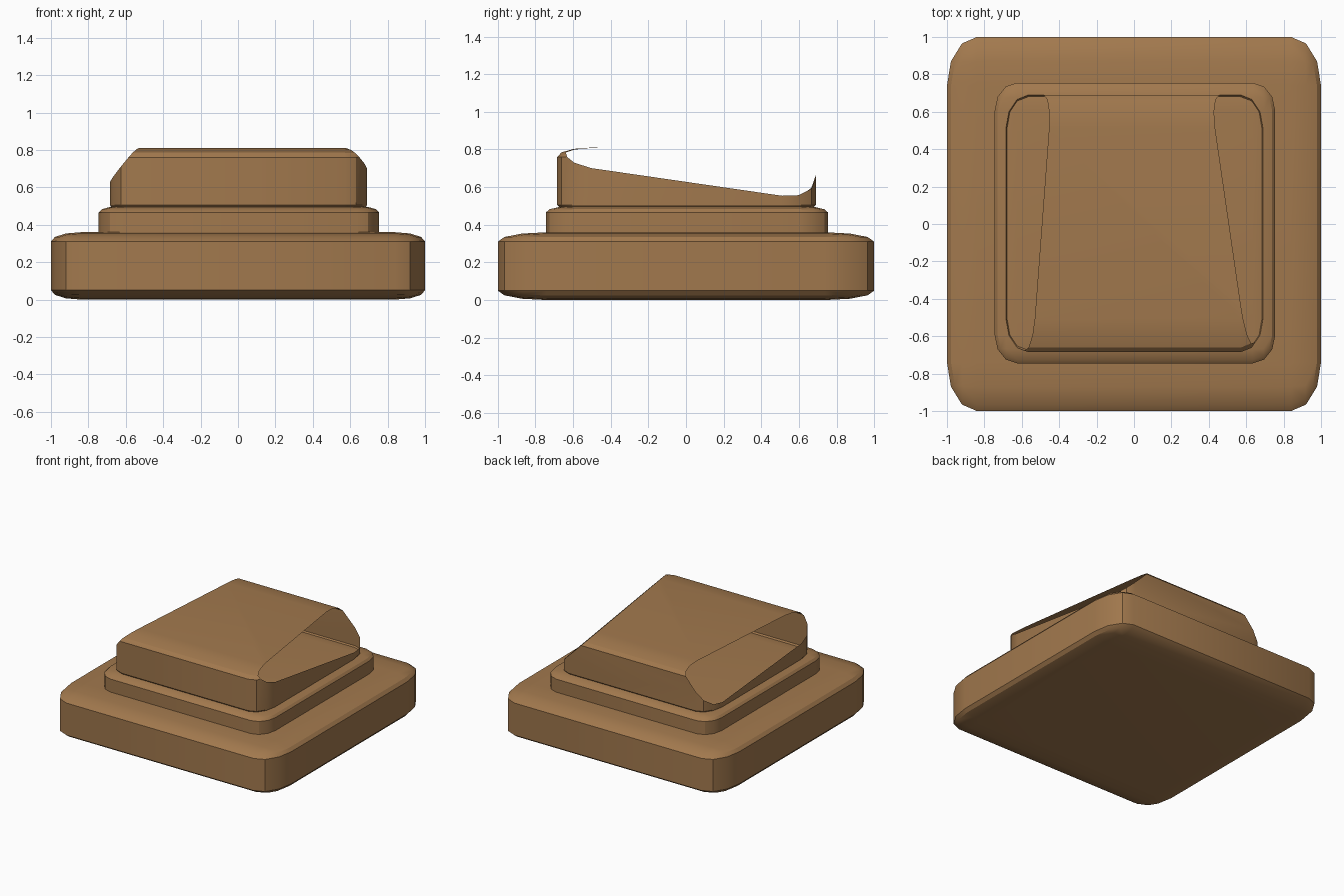
import bpy, bmesh
from mathutils import Vector

if "Cube" in bpy.data.objects:
    bpy.data.objects.remove(bpy.data.objects["Cube"])

wood = bpy.data.materials.new("warm brown")
wood.diffuse_color = (0.36, 0.19, 0.075, 1)
wood.use_nodes = True
wood.node_tree.nodes["Principled BSDF"].inputs["Base Color"].default_value = wood.diffuse_color


def rounded_slab(name, lo, hi, rounding, cuts=()):
    """Box from lo to hi with a stretched three-step bevel; cuts open the shell."""
    lo, hi, r = Vector(lo), Vector(hi), Vector(rounding)
    size, mid = hi - lo, (lo + hi) / 2
    bm = bmesh.new()
    bmesh.ops.create_cube(bm, size=1)
    # bevel by one unit in a stretched space, then scale back
    bmesh.ops.scale(bm, vec=[size[i] / r[i] for i in range(3)], verts=bm.verts)
    bmesh.ops.bevel(bm, geom=bm.edges[:], offset=1, segments=3, profile=0.5, affect='EDGES')
    bmesh.ops.scale(bm, vec=r, verts=bm.verts)
    bmesh.ops.translate(bm, vec=mid, verts=bm.verts)
    for point, normal in cuts:
        bmesh.ops.bisect_plane(bm, geom=bm.verts[:] + bm.edges[:] + bm.faces[:],
                               plane_co=point, plane_no=normal, clear_outer=True)
    me = bpy.data.meshes.new(name)
    bm.to_mesh(me)
    bm.free()
    me.materials.append(wood)
    ob = bpy.data.objects.new(name, me)
    bpy.context.collection.objects.link(ob)
    bpy.ops.object.select_all(action='DESELECT')
    ob.select_set(True)
    bpy.context.view_layer.objects.active = ob
    bpy.ops.object.shade_smooth_by_angle(angle=0.52)
    return ob


# wide foot and middle step
rounded_slab("base_slab", (-1, -1, 0), (1, 1, 0.36), (0.16, 0.26, 0.05))
rounded_slab("middle_step", (-0.745, -0.745, 0.3), (0.755, 0.755, 0.5), (0.12, 0.15, 0.035))

# hollow top block, its two upper side edges sliced off and left open
rounded_slab("top_block", (-0.685, -0.685, 0.455), (0.69, 0.69, 0.81), (0.12, 0.18, 0.05),
             cuts=[((0.508, 0, 0.81), (1, 0.145, 1)),
                   ((-0.4925, 0, 0.81), (-1, 0.075, 0.85))])
